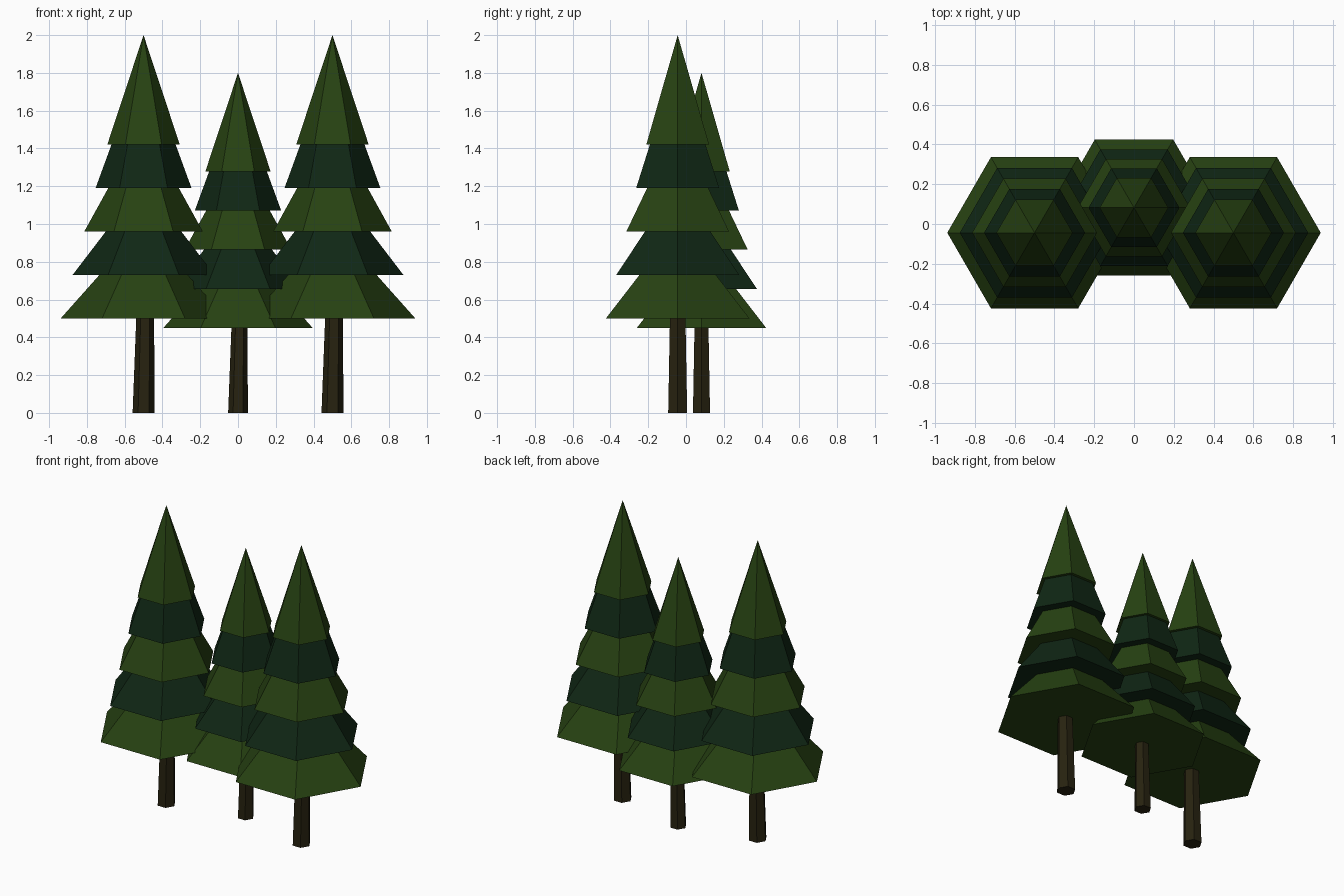
import bpy, bmesh, math

if "Cube" in bpy.data.objects:
    bpy.data.objects.remove(bpy.data.objects["Cube"])

def material(name, rgb):
    m = bpy.data.materials.new(name)
    m.diffuse_color = (*rgb, 1)
    m.use_nodes = True
    m.node_tree.nodes["Principled BSDF"].inputs["Base Color"].default_value = m.diffuse_color
    return m

LIGHT = material("leaf green", (0.020, 0.054, 0.006))
DARK = material("deep green", (0.005, 0.020, 0.0072))
BARK = material("bark brown", (0.020, 0.016, 0.005))

def ring(bm, r, z, dx=0.0):
    """Hexagon of vertices with corners on the x axis."""
    return [bm.verts.new((dx + r * math.cos(i * math.pi / 3),
                          r * math.sin(i * math.pi / 3), z)) for i in range(6)]

def bridge(bm, a, b, mat=0):
    for i in range(6):
        j = (i + 1) % 6
        bm.faces.new((a[i], a[j], b[j], b[i])).material_index = mat

def finish(bm, name, mats, loc, scale):
    bmesh.ops.recalc_face_normals(bm, faces=bm.faces[:])
    me = bpy.data.meshes.new(name)
    bm.to_mesh(me)
    bm.free()
    for m in mats:
        me.materials.append(m)
    ob = bpy.data.objects.new(name, me)
    bpy.context.collection.objects.link(ob)
    ob.location = (*loc, 0)
    ob.scale = (scale,) * 3

# tiers: bottom height, bottom radius, radius where the next tier begins
TIERS = [(0.50, 0.439, 0.234), (0.73, 0.376, 0.20), (0.96, 0.314, 0.187),
         (1.19, 0.254, 0.17), (1.42, 0.192, 0.0)]

def tree(side, loc, scale):
    # stepped canopy with alternating greens
    bm = bmesh.new()
    below = None
    for k, (z, r, top) in enumerate(TIERS):
        base = ring(bm, r, z)
        if below:
            bridge(bm, below, base, k % 2)      # overhanging underside
        else:
            bm.faces.new(base)                  # closed bottom
        if top:
            below = ring(bm, top, TIERS[k + 1][0])
            bridge(bm, base, below, k % 2)
        else:
            tip = bm.verts.new((0, 0, 2.0))
            for i in range(6):
                bm.faces.new((base[i], base[(i + 1) % 6], tip))
    finish(bm, side + "_canopy", (LIGHT, DARK), loc, scale)

    # tapered, slightly leaning trunk
    bm = bmesh.new()
    a, b = ring(bm, 0.058, 0), ring(bm, 0.047, 0.52, 0.009)
    bridge(bm, a, b)
    bm.faces.new(a)
    bm.faces.new(b)
    finish(bm, side + "_trunk", (BARK,), loc, scale)

tree("left", (-0.5, -0.044), 1.0)
tree("right", (0.5, -0.044), 1.0)
tree("middle", (0.0, 0.082), 0.9)
